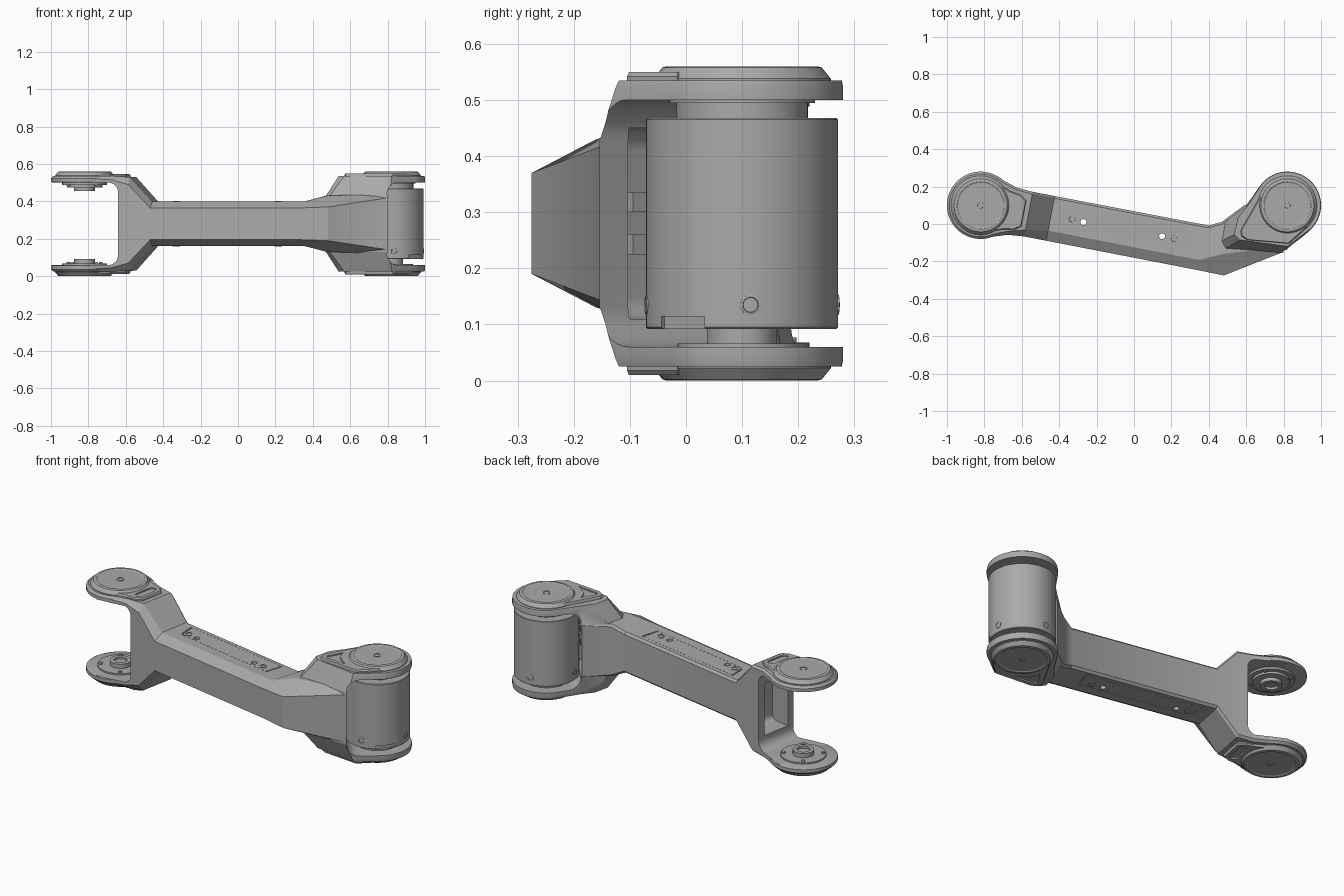
import bpy, bmesh, math
from math import cos, sin, pi, radians
from mathutils import Vector

if "Cube" in bpy.data.objects:
    bpy.data.objects.remove(bpy.data.objects["Cube"])

MID = 0.28                       # height of the symmetry plane
LEFT = Vector((0.82, 0.10))      # motor joint (+x)
RIGHT = Vector((-0.82, 0.10))    # open fork joint (-x)
AXIS = Vector((0.982, -0.188))   # beam direction
SIDE = Vector((0.188, 0.982))
SIDES = (("top", 1), ("bottom", -1))

grey = bpy.data.materials.new("light_grey")
grey.use_nodes = True
grey.diffuse_color = (0.4, 0.4, 0.4, 1)
grey.node_tree.nodes["Principled BSDF"].inputs["Base Color"].default_value = (0.4, 0.4, 0.4, 1)


def loft(name, rings):
    """Skin equal-length rings of 3D points and close both ends."""
    bm = bmesh.new()
    loops = [[bm.verts.new(p) for p in ring] for ring in rings]
    n = len(loops[0])
    for a, b in zip(loops, loops[1:]):
        for i in range(n):
            j = (i + 1) % n
            bm.faces.new((a[i], a[j], b[j], b[i]))
    bm.faces.new(loops[0][::-1])
    bm.faces.new(loops[-1])
    bmesh.ops.recalc_face_normals(bm, faces=bm.faces)
    mesh = bpy.data.meshes.new(name)
    bm.to_mesh(mesh)
    bm.free()
    mesh.materials.append(grey)
    obj = bpy.data.objects.new(name, mesh)
    bpy.context.scene.collection.objects.link(obj)
    return obj


def turned(name, c, profile, s=1, sides=64):
    """Lathe (radius, height above the middle) pairs about a vertical axis."""
    return loft(name, [[(c.x + r * cos(2 * pi * i / sides), c.y + r * sin(2 * pi * i / sides),
                         MID + s * h) for i in range(sides)] for r, h in profile])


def slab(name, levels, s=1):
    """Stack of (outline, height) levels."""
    return loft(name, [[(p[0], p[1], MID + s * h) for p in pts] for pts, h in levels])


def boolean(obj, other, operation):
    mod = obj.modifiers.new(operation, "BOOLEAN")
    mod.object, mod.operation, mod.solver = other, operation, "EXACT"
    bpy.context.view_layer.objects.active = obj
    bpy.ops.object.modifier_apply(modifier=mod.name)
    bpy.data.objects.remove(other)


def arm(a, n):
    return RIGHT + AXIS * a + SIDE * n


def arc(c, r, a0, a1, n):
    return [(c[0] + r * cos(radians(a0 + (a1 - a0) * i / n)),
             c[1] + r * sin(radians(a0 + (a1 - a0) * i / n))) for i in range(n + 1)]


def shrink(pts, k):
    m = sum((Vector(p) for p in pts), Vector((0, 0))) / len(pts)
    return [m + (Vector(p) - m) * k for p in pts]


def section(front, back, edge, top, inset):
    """Upright chamfered section between a front and a back point."""
    f, b = Vector(front), Vector(back)
    d = (b - f).normalized()
    half = [(f, edge), (f + d * inset, top), (b - d * 0.012, top), (b, top - 0.012)]
    return [(p.x, p.y, MID + h) for p, h in half] + [(p.x, p.y, MID - h) for p, h in half[::-1]]


# Beam with flared open fork and bent elbow
body = loft("arm_body", [
    section(arm(0, -0.178), arm(0, 0.178), 0.24, 0.255, 0.015),
    section(arm(0.09, -0.155), arm(0.09, 0.155), 0.24, 0.255, 0.015),
    section(arm(0.17, -0.128), arm(0.17, 0.13), 0.235, 0.255, 0.02),
    section(arm(0.26, -0.12), arm(0.26, 0.123), 0.21, 0.25, 0.035),
    section(arm(0.38, -0.12), arm(0.38, 0.123), 0.085, 0.118, 0.055),
    section(arm(1.20, -0.122), arm(1.22, 0.123), 0.085, 0.118, 0.055),
    section((0.48, -0.275), (0.47, 0.012), 0.09, 0.15, 0.115),
    section((0.81, -0.145), (0.59, 0.10), 0.14, 0.16, 0.03),
    section((0.84, -0.122), (0.63, 0.14), 0.14, 0.16, 0.03)])

# Raised housing and plates around the motor joint
rim = arc(LEFT, 0.18, -45, 140, 40)
wide = [(0.47, -0.09), (0.49, -0.13), (0.81, -0.155)] + rim + [(0.60, 0.105), (0.49, 0.018)]
narrow = [(0.53, -0.06), (0.56, -0.09), (0.82, -0.125)] + rim + [(0.605, 0.10), (0.55, 0.03)]
housing = slab("housing", [(shrink(narrow, 0.98), -0.255), (narrow, -0.243), (wide, -0.15),
                           (wide, 0.15), (narrow, 0.243), (shrink(narrow, 0.98), 0.255)])
boolean(body, housing, "UNION")


def slot(c, u, start, end, half_w, half_h, r):
    """Round-cornered cutter running along u, open at its far end."""
    v = Vector((-u.y, u.x))
    prof = arc((start + r, r - half_h), r, 270, 180, 8) + arc((start + r, half_h - r), r, 180, 90, 8)
    prof += [(end, half_h), (end, -half_h)]
    return loft("cutter", [[(*(c + u * a + v * w), MID + h) for a, h in prof]
                           for w in (-half_w, half_w)])


# Fork openings, each with a deeper pocket
toward = Vector((0.78, 0.625))
boolean(body, slot(RIGHT, -AXIS, -0.205, 0.5, 0.4, 0.22, 0.05), "DIFFERENCE")
boolean(body, slot(RIGHT, -AXIS, -0.32, 0, 0.085, 0.15, 0.03), "DIFFERENCE")
boolean(body, slot(LEFT, toward, -0.175, 0.5, 0.4, 0.22, 0.07), "DIFFERENCE")
boolean(body, slot(LEFT, toward, -0.25, 0, 0.12, 0.17, 0.04), "DIFFERENCE")

# Through holes in the beam
for a, n in ((0.557, 0.015), (0.984, 0.02)):
    boolean(body, turned("cutter", arm(a, n), [(0.016, -0.3), (0.016, 0.3)], sides=24), "DIFFERENCE")

# Shallow groove framing the beam cover, on both faces
cover = [arm(0.44, 0.088), arm(1.12, 0.092), arm(1.11, -0.012), arm(0.49, -0.012), arm(0.46, 0.0)]
for _, s in SIDES:
    ring = slab("cutter", [(cover, 0.113), (cover, 0.13)], s)
    inner = slab("cutter", [([p + (arm(0.78, 0.04) - p).normalized() * 0.007 for p in cover], h)
                            for h in (0.10, 0.14)], s)
    boolean(ring, inner, "DIFFERENCE")
    boolean(body, ring, "DIFFERENCE")


def screw(name, c, h, s, r=0.02):
    turned(name, c, [(r, h - 0.01), (r, h + 0.003), (r * 0.8, h + 0.004),
                     (r * 0.75, h - 0.001), (r * 0.5, h - 0.001), (r * 0.45, h - 0.006)], s, 24)


# Parts repeated on the upper and lower faces
for label, s in SIDES:
    for a in (0.494, 1.05):
        screw(label + "_beam_screw", arm(a, 0.02), 0.117, s)
    turned(label + "_fork_plate", RIGHT, [(0.17, 0.22), (0.18, 0.224), (0.18, 0.243), (0.168, 0.255)], s)
    for side, c in (("fork", RIGHT), ("motor", LEFT)):
        turned(f"{label}_{side}_cap", c, [(0.158, 0.25), (0.158, 0.258), (0.142, 0.278), (0.134, 0.28),
                                          (0.126, 0.28), (0.12, 0.276)], s)
        screw(f"{label}_{side}_cap_screw", c, 0.275, s)

    # Tail pad with an oval recess beside the fork cap
    tail = [arm(0.06, 0.135), arm(0.14, 0.105), arm(0.20, 0.095), arm(0.235, 0.07),
            arm(0.235, -0.07), arm(0.20, -0.095), arm(0.14, -0.105), arm(0.06, -0.135)]
    pad = slab(label + "_fork_tail", [(tail, 0.245), (tail, 0.26), (shrink(tail, 0.95), 0.267)], s)
    oval = [arm(0.19 + x, y) for x, y in
            arc((0, 0.045), 0.022, 0, 180, 10) + arc((0, -0.045), 0.022, 180, 360, 10)]
    boolean(pad, slab("cutter", [(oval, 0.259), (oval, 0.3)], s), "DIFFERENCE")

    # Tapered tail pad with a three-sided recess beside the motor cap
    tail = [(0.69, 0.175), (0.57, -0.035), (0.575, -0.065), (0.605, -0.085), (0.83, -0.105), (0.93, -0.015)]
    pad = slab(label + "_motor_tail", [(tail, 0.245), (tail, 0.262), (shrink(tail, 0.96), 0.27)], s)
    tri = [(0.645, 0.035), (0.60, -0.045), (0.612, -0.062), (0.735, -0.072), (0.665, -0.02)]
    boolean(pad, slab("cutter", [(tri, 0.262), (tri, 0.3)], s), "DIFFERENCE")

# Bearing hubs inside the open fork
turned("upper_fork_hub", RIGHT, [(0.12, 0.225), (0.12, 0.208), (0.095, 0.208), (0.095, 0.195),
                                 (0.056, 0.195), (0.056, 0.176), (0.035, 0.176), (0.035, 0.19)])
turned("lower_fork_hub", RIGHT, [(0.12, 0.225), (0.12, 0.212), (0.056, 0.212), (0.056, 0.188),
                                 (0.035, 0.188), (0.035, 0.2)], -1)
for k in range(4):
    p = RIGHT + Vector((cos(k * pi / 2 + 0.6), sin(k * pi / 2 + 0.6))) * 0.105
    for label, s in SIDES:
        turned(label + "_hub_bolt", p, [(0.01, 0.215), (0.01, 0.203)], s, 16)

# Motor drum with its necks and a notch in the lower rim
drum = turned("motor_drum", LEFT, [(0.168, -0.188), (0.171, -0.185), (0.171, 0.185), (0.168, 0.188)], sides=96)
notch_dir = Vector((cos(radians(-40)), sin(radians(-40))))
notch_side = Vector((-notch_dir.y, notch_dir.x))
box = [LEFT + notch_dir * u + notch_side * v for u, v in
       ((0.155, -0.05), (0.2, -0.05), (0.2, 0.05), (0.155, 0.05))]
boolean(drum, slab("cutter", [(box, -0.2), (box, -0.166)]), "DIFFERENCE")
turned("upper_motor_neck", LEFT, [(0.117, 0.18), (0.117, 0.215), (0.13, 0.215), (0.13, 0.225)])
turned("lower_motor_neck", LEFT, [(0.062, 0.18), (0.062, 0.214), (0.115, 0.214), (0.115, 0.225)], -1)

# Radial screws around the drum
for k in range(4):
    t = radians(5 + 90 * k)
    out, across = Vector((cos(t), sin(t), 0)), Vector((-sin(t), cos(t), 0))
    base = Vector((LEFT.x, LEFT.y, 0.135))
    loft("drum_screw", [[base + out * d + across * r * cos(i * pi / 12) + Vector((0, 0, r * sin(i * pi / 12)))
                         for i in range(24)]
                        for r, d in ((0.018, 0.16), (0.018, 0.1725), (0.014, 0.1735), (0.013, 0.1715), (0.006, 0.1715))])

# Stop brackets in the motor pocket
for label, s in SIDES:
    for v in (-0.075, 0.075):
        side = Vector((-toward.y, toward.x))
        block = [LEFT + toward * u + side * (v + w) for u, w in
                 ((-0.255, -0.03), (-0.18, -0.03), (-0.18, 0.03), (-0.255, 0.03))]
        slab(label + "_stop_bracket", [(block, 0.02), (block, 0.055)], s)

# Smooth curved faces, keep crisp edges
for obj in bpy.context.scene.objects:
    obj.select_set(obj.type == "MESH" and grey.name in obj.data.materials)
bpy.context.view_layer.objects.active = body
bpy.ops.object.shade_smooth_by_angle(angle=radians(28))
